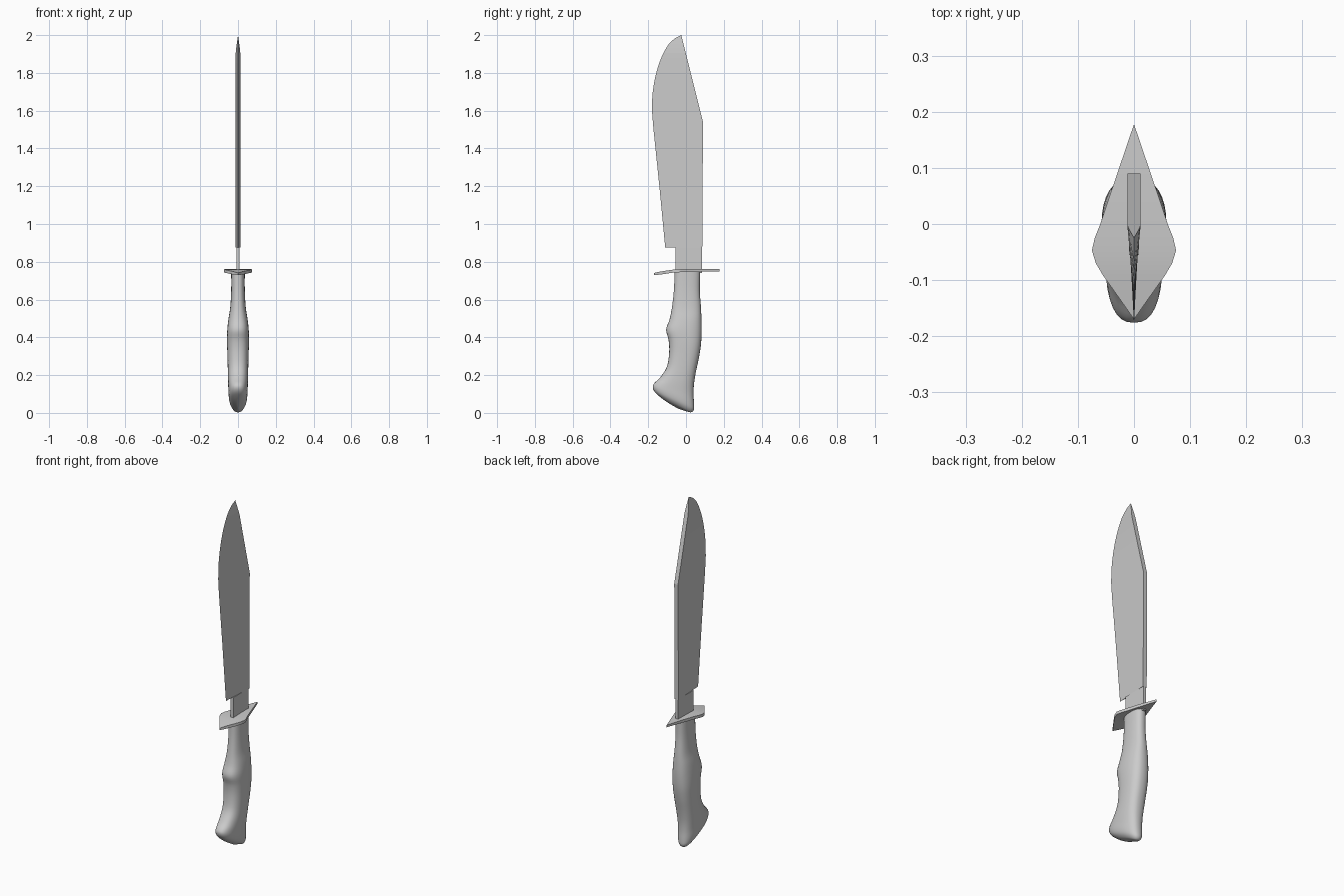
import bpy, bmesh, math

if "Cube" in bpy.data.objects:
    bpy.data.objects.remove(bpy.data.objects["Cube"])


def finish(name, verts, faces, angle=None):
    mesh = bpy.data.meshes.new(name)
    mesh.from_pydata(verts, [], faces)
    bm = bmesh.new()
    bm.from_mesh(mesh)
    bmesh.ops.remove_doubles(bm, verts=bm.verts, dist=1e-5)
    bmesh.ops.recalc_face_normals(bm, faces=bm.faces)
    bm.to_mesh(mesh)
    bm.free()
    obj = bpy.data.objects.new(name, mesh)
    bpy.context.collection.objects.link(obj)
    if angle:
        bpy.ops.object.select_all(action='DESELECT')
        obj.select_set(True)
        bpy.context.view_layer.objects.active = obj
        bpy.ops.object.shade_smooth_by_angle(angle=math.radians(angle))
    return obj


def spline(points, steps):
    # Catmull-Rom through tuples of any length
    out = []
    for i in range(len(points) - 1):
        a, b = points[max(i - 1, 0)], points[i]
        c, d = points[i + 1], points[min(i + 2, len(points) - 1)]
        for s in range(steps):
            t = s / steps
            out.append(tuple(0.5 * (2*q + (r - p)*t + (2*p - 5*q + 4*r - w)*t*t
                                    + (3*q - p - 3*r + w)*t**3)
                             for p, q, r, w in zip(a, b, c, d)))
    return out + [points[-1]]


def loft(rings):
    n = len(rings[0])
    verts = [v for r in rings for v in r]
    faces = [(i*n + j, i*n + (j+1) % n, (i+1)*n + (j+1) % n, (i+1)*n + j)
             for i in range(len(rings) - 1) for j in range(n)]
    faces += [tuple(range(n)), tuple(range(len(verts) - n, len(verts)))]
    return verts, faces


# Blade: wedge sections from thick spine to sharp edge (z, edge y)
edge = [(0.875, -0.11), (1.2, -0.141), (1.5, -0.172)]
edge += spline([(1.6, -0.18), (1.69, -0.177), (1.79, -0.16), (1.88, -0.131),
                (1.95, -0.093), (1.985, -0.055)], 3)
edge.insert(3, (1.54, -0.1755))
rings = []
for z, y in edge:
    spine = 0.086 + 0.004*(z - 0.875)/0.665 if z <= 1.54 else 0.09 - 0.115*(z - 1.54)/0.46
    t = 0.012 * min(1, (2.0 - z) / 0.085)
    rings.append([(-t, spine, z), (t, spine, z), (0, y, z)])
rings.append([(0, -0.025, 2.0)] * 3)
verts, faces = loft(rings)
finish("blade", verts, faces[:-1])

# Ricasso: flat neck between blade and guard
verts, faces = loft([[(-0.009, -0.055, z), (0.009, -0.055, z),
                      (0.009, 0.085, z), (-0.009, 0.085, z)] for z in (0.74, 0.876)])
finish("ricasso", verts, faces)

# Guard: pointed plate (y, half width, mid z), bent down toward the edge side
half = [(-0.17, 0.0, 0.735), (-0.13, 0.028, 0.741), (-0.092, 0.055, 0.747),
        (-0.07, 0.068, 0.75), (-0.047, 0.075, 0.752), (-0.025, 0.07, 0.753),
        (0.0, 0.06, 0.754), (0.063, 0.039, 0.755), (0.178, 0.0, 0.755)]
rings = []
for y, w, z in half:
    h = 0.006 if y in (-0.17, 0.178) else 0.008
    rings.append([(-w, y, z - h), (w, y, z - h), (w, y, z + h), (-w, y, z + h)])
verts, faces = loft(rings)
finish("guard", verts, faces[:-2], 30)

# Handle: tilted superellipse sections (front y, front z, back y, back z, half width)
sections = [(-0.060, 0.750, 0.075, 0.750, 0.036),
            (-0.064, 0.650, 0.073, 0.650, 0.036),
            (-0.074, 0.560, 0.079, 0.560, 0.041),
            (-0.087, 0.495, 0.082, 0.495, 0.051),
            (-0.105, 0.440, 0.083, 0.430, 0.057),
            (-0.092, 0.385, 0.079, 0.360, 0.058),
            (-0.089, 0.320, 0.068, 0.290, 0.056),
            (-0.101, 0.245, 0.052, 0.215, 0.054),
            (-0.135, 0.190, 0.042, 0.150, 0.053),
            (-0.167, 0.158, 0.040, 0.095, 0.051),
            (-0.176, 0.137, 0.043, 0.045, 0.049),
            (-0.166, 0.112, 0.042, 0.018, 0.043),
            (-0.138, 0.085, 0.030, 0.004, 0.030),
            (-0.100, 0.057, 0.010, 0.006, 0.015),
            (-0.055, 0.030, -0.040, 0.022, 0.002)]
rings = []
for fy, fz, by, bz, w in spline(sections, 4):
    ring = []
    for k in range(32):
        a = math.tau * k / 32
        c, s = math.cos(a), math.sin(a)
        u = math.copysign(abs(c)**0.8, c) / 2 + 0.5
        ring.append((w * math.copysign(abs(s)**0.8, s),
                     fy + (by - fy)*u, max(0, fz + (bz - fz)*u)))
    rings.append(ring)
finish("handle", *loft(rings), 50)
